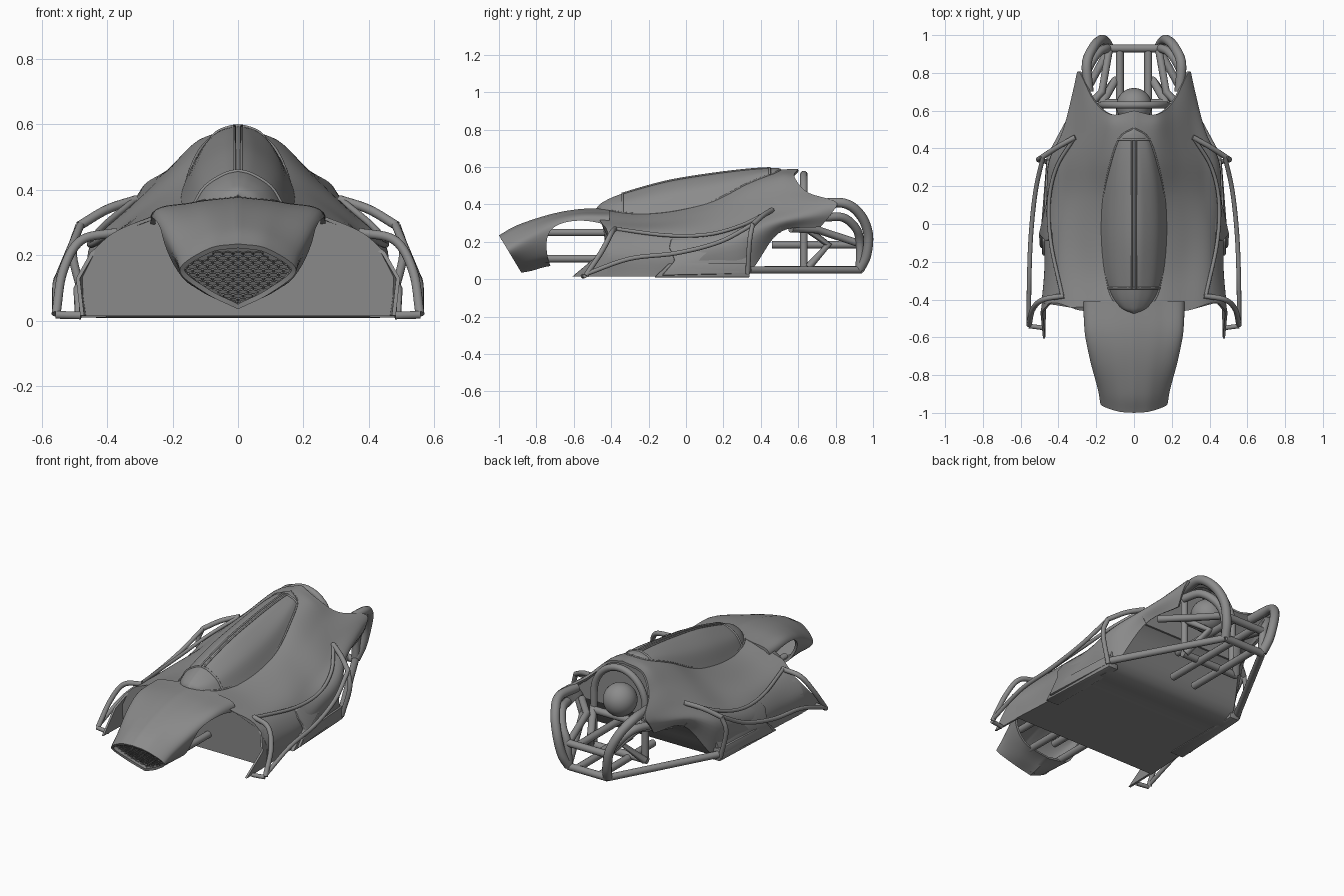
import bpy, bmesh, math
from mathutils import Vector

if "Cube" in bpy.data.objects:
    bpy.data.objects.remove(bpy.data.objects["Cube"])

grey = bpy.data.materials.new("dark_grey")
grey.diffuse_color = (.26, .26, .26, 1)
grey.use_nodes = True
grey.node_tree.nodes["Principled BSDF"].inputs["Base Color"].default_value = grey.diffuse_color


def spline(pts, n):
    """Catmull-Rom samples through points."""
    p = [Vector(q) for q in pts]
    p = [2 * p[0] - p[1]] + p + [2 * p[-1] - p[-2]]
    out = []
    for i in range(1, len(p) - 2):
        a, b, c, d = p[i - 1:i + 3]
        for k in range(n):
            t = k / n
            out.append(0.5 * (2 * b + (c - a) * t + (2 * a - 5 * b + 4 * c - d) * t * t
                              + (3 * b - a - 3 * c + d) * t ** 3))
    return out + [p[-2]]


def finish(name, bm, solid=0, cutter=None, bevel=0, wire=0):
    bmesh.ops.remove_doubles(bm, verts=bm.verts, dist=1e-5)
    bmesh.ops.recalc_face_normals(bm, faces=bm.faces)
    me = bpy.data.meshes.new(name)
    bm.to_mesh(me)
    bm.free()
    me.materials.append(grey)
    ob = bpy.data.objects.new(name, me)
    bpy.context.collection.objects.link(ob)
    if solid:
        m = ob.modifiers.new("solid", 'SOLIDIFY')
        m.thickness, m.offset = solid, -1
    if wire:
        ob.modifiers.new("wire", 'WIREFRAME').thickness = wire
    if bevel:
        m = ob.modifiers.new("bevel", 'BEVEL')
        m.width, m.segments = bevel, 2
    if cutter:
        m = ob.modifiers.new("cut", 'BOOLEAN')
        m.object, m.solver = cutter, 'EXACT'
    smooth(ob)
    return ob


def smooth(ob, angle=35):
    bpy.ops.object.select_all(action='DESELECT')
    ob.select_set(True)
    bpy.context.view_layer.objects.active = ob
    bpy.ops.object.convert(target='MESH')
    bpy.ops.object.shade_smooth_by_angle(angle=math.radians(angle))


def half_rows(stations, n, m):
    """Smooth half-sections in both directions; rows run along y."""
    cols = [spline(c, n) for c in zip(*stations)]
    return [spline(r, m) for r in zip(*cols)]


def loft(stations, n=6, m=6, floor_to=None, cap=False):
    bm = bmesh.new()
    rings = []
    for r in half_rows(stations, n, m):
        for v in r:
            v.x = max(v.x, 0)
        full = [Vector((-v.x, v.y, v.z)) for v in r[:0:-1]] + r
        rings.append([bm.verts.new(v) for v in full])
    for i, (a, b) in enumerate(zip(rings, rings[1:])):
        for j in range(len(a) - 1):
            bm.faces.new((a[j], a[j + 1], b[j + 1], b[j]))
        if floor_to is not None and i < floor_to * n:
            bm.faces.new((a[-1], a[0], b[0], b[-1]))
    if cap:
        bm.faces.new(rings[0])
    if floor_to:
        bm.faces.new([bm.verts.new(v.co * 0.985) for v in rings[floor_to * n]])
    return bm


def st(y, *xz, dy=None, k=0):
    return [(x, y + (dy[i] if dy else 0) + k * (xz[0][1] - z), z) for i, (x, z) in enumerate(xz)]


def prism(poly, x0, x1):
    """Extrude a y-z outline; x0 and x1 are functions of (y, z)."""
    bm = bmesh.new()
    a = [bm.verts.new((x0(y, z), y, z)) for y, z in poly]
    b = [bm.verts.new((x1(y, z), y, z)) for y, z in poly]
    bm.faces.new(a)
    bm.faces.new(b[::-1])
    for i in range(len(a)):
        j = (i + 1) % len(a)
        bm.faces.new((a[i], b[i], b[j], a[j]))
    return bm


def tube(name, pts, r, curved=True, mirror=True):
    cu = bpy.data.curves.new(name, 'CURVE')
    cu.dimensions, cu.bevel_depth, cu.bevel_resolution, cu.use_fill_caps = '3D', r, 5, True
    cu.materials.append(grey)
    path = spline(pts, 8) if curved else [Vector(p) for p in pts]
    for s in ((1, -1) if mirror else (1,)):
        sp = cu.splines.new('POLY')
        sp.points.add(len(path) - 1)
        for q, v in zip(sp.points, path):
            q.co = (s * v.x, v.y, v.z, 1)
    ob = bpy.data.objects.new(name, cu)
    bpy.context.collection.objects.link(ob)
    smooth(ob, 50)


# Main body shell with flat floor, open at the back
body = finish("body_shell", loft([
    st(-.42, (0, .38), (.14, .36), (.266, .318), (.40, .255), (.485, .14), (.48, .015), dy=(0, 0, -.04, 0, 0, 0)),
    st(-.25, (0, .385), (.15, .350), (.27, .305), (.40, .25), (.47, .14), (.47, .015)),
    st(-.05, (0, .42), (.16, .370), (.275, .32), (.40, .25), (.47, .14), (.46, .015)),
    st(.15, (0, .50), (.15, .425), (.25, .365), (.37, .275), (.46, .18), (.44, .015)),
    st(.33, (0, .56), (.135, .505), (.25, .41), (.36, .315), (.45, .23), (.42, .03)),
    st(.50, (0, .585), (.12, .55), (.215, .46), (.305, .375), (.375, .31), (.34, .25)),
    st(.62, (0, .59), (.12, .548), (.21, .465), (.287, .415), (.305, .355), (.29, .28),
       dy=(-.02, -.04, .03, .18, .16, .1)),
], floor_to=5, cap=True), solid=.014)

# Nose shell with wheel arch opening
arch = spline([(-.69, .0), (-.735, .1), (-.745, .2), (-.72, .265), (-.66, .3), (-.58, .313),
               (-.5, .308), (-.40, .285)], 4) + [Vector((-.40, -.1)), Vector((-.69, -.1))]
cutter = finish("arch_cutter", prism(arch, lambda y, z: -.7, lambda y, z: .7))
cutter.hide_render = True
nose = loft([
    st(-1.0, (0, .235), (.09, .22), (.178, .155), (.1, .085), (0, .035), k=.6),
    st(-.9, (0, .29), (.10, .27), (.192, .2), (.12, .095), (0, .045), k=.3),
    st(-.73, (0, .346), (.12, .33), (.23, .275), (.16, .12), (0, .07)),
    st(-.58, (0, .374), (.14, .358), (.26, .316), (.18, .12), (0, .08)),
    st(-.41, (0, .382), (.14, .362), (.268, .318), (.2, .12), (0, .08)),
], n=8, m=8, floor_to=0)
finish("nose", nose, solid=.015, cutter=cutter)
bpy.data.objects.remove(cutter)

# Honeycomb grille and its back plate, on the slanted mouth plane
bm = bmesh.new()
W, H = .0155, .0085
for row in range(16):
    for col in range(-7, 8):
        x = (2 * col + row % 2) * W
        z = .05 + row * 1.5 * H
        if abs(x) < .16 and .045 + .6 * abs(x) < z < .214 - 2.2 * x * x:
            bm.faces.new([bm.verts.new((x + W * 1.1547 * math.sin(a), -.972 + .6 * (.235 - z - H * math.cos(a)),
                                        z + H * math.cos(a)))
                          for a in [i * math.pi / 3 for i in range(6)]])
bmesh.ops.remove_doubles(bm, verts=bm.verts, dist=.001)
finish("grille", bm, wire=.006)
bm = bmesh.new()
bm.faces.new([bm.verts.new((x, -.955 + .6 * (.235 - z), z)) for x, z in
              ((0, .043), (.1, .09), (.17, .155), (.09, .215), (0, .228), (-.09, .215), (-.17, .155), (-.1, .09))])
finish("grille_back", bm)

# Canopy bubble and its frame
cs = [st(y, (0, t), (.3 * w, t - .1 * (t - b)), (.72 * w, b + .56 * (t - b)), (w, b)) for y, w, t, b in (
    (-.475, .005, .385, .37), (-.44, .08, .415, .36), (-.34, .14, .458, .345), (-.1, .172, .525, .36),
    (.15, .165, .566, .415), (.34, .125, .588, .505), (.46, .075, .595, .562), (.505, .005, .593, .58))]
finish("canopy", loft(cs, 7, 6))
rows = half_rows(cs, 7, 6)
tube("canopy_spine", [r[0] + Vector((.011, 0, 0)) for r in rows[14:42]], .005, False)
rim = []
for r in rows[7:]:  # the rim follows the body surface under the canopy edge
    hit, loc, _, _ = body.ray_cast((max(r[17].x, 0), r[17].y, 1), (0, 0, -1))
    rim.append(loc if hit else r[16])
tube("canopy_rim", rim, .005, False)
for i, nm in ((14, "canopy_front_bow"), (41, "canopy_rear_bow")):
    tube(nm, rows[i], .006, False)

# Side pods and front fender blades
for s, side in ((1, "left"), (-1, "right")):
    pod = [(-.13, .02), (-.06, .1), (-.09, .17), (-.08, .215), (.15, .22), (.34, .21), (.33, .03)]
    finish("side_pod_" + side, prism(pod, lambda y, z: s * .38,
           lambda y, z: s * (.5 - .1 * max(0, y) - .7 * max(0, z - .13))), bevel=.008)
    finish("sill_" + side, prism([(-.17, .01), (-.09, .085), (.34, .085), (.34, .01)],
           lambda y, z: s * .4, lambda y, z: s * (.487 - .07 * max(0, y))), bevel=.006)
    bm = bmesh.new()
    v = [bm.verts.new((s * x, y, z)) for x, y, z in
         ((.38, -.4, .262), (.45, -.42, .21), (.495, -.47, .13), (.482, -.605, .015),
          (.475, -.36, .015), (.478, -.36, .14), (.435, -.36, .215), (.38, -.36, .258))]
    for a, b, c, d in ((0, 1, 6, 7), (1, 2, 5, 6), (2, 3, 4, 5)):
        bm.faces.new((v[a], v[b], v[c], v[d]))
    finish("fender_blade_" + side, bm, solid=.012)

# Side guard rails
tube("guard_front", [(.37, -.38, .27), (.48, -.4, .245), (.535, -.45, .15), (.556, -.535, .02)], .014)
tube("guard_front_foot", [(.556, -.54, .018), (.48, -.55, .016)], .012, False)
tube("guard_outer_rail", [(.556, -.53, .03), (.555, -.3, .11), (.545, -.05, .14), (.52, .18, .2), (.48, .36, .295)], .012)
tube("guard_inner_rail", [(.38, -.38, .27), (.44, -.1, .235), (.45, .12, .24), (.41, .3, .29), (.32, .45, .365)], .01)
tube("guard_rear_brace", [(.31, .46, .37), (.4, .41, .34), (.485, .355, .29)], .014)
tube("guard_rear_post", [(.485, .355, .29), (.505, .34, .2), (.46, .33, .03)], .013)

# Rear roll cage
tube("cage_outer_loop", [(.24, .70, .405), (.25, .85, .405), (.215, .935, .34), (.175, .974, .24), (.15, .965, .13), (.13, .93, .055)], .026)
tube("cage_inner_loop", [(.27, .74, .33), (.235, .84, .33), (.185, .91, .27), (.14, .93, .19), (.13, .93, .055)], .023)
tube("cage_lower_rail", [(.45, .34, .05), (.13, .93, .05)], .02, False)
tube("cage_centre_rail", [(.075, .42, .05), (.075, .93, .05)], .021, False)
tube("cage_mid_rail", [(.075, .46, .185), (.075, .93, .185)], .021, False)
tube("cage_diagonal", [(.18, .62, .29), (.1, .76, .185), (.18, .65, .06)], .021, False)
tube("cage_strut", [(.3, .56, .27), (.17, .7, .265), (.13, .93, .19)], .02, False)
for nm, y, z, w in (("cage_bar_low", .93, .05, .13), ("cage_bar_mid", .93, .19, .13),
                    ("cage_bar_front", .64, .06, .19), ("cage_bar_inner", .64, .27, .18)):
    tube(nm, [(-w, y, z), (w, y, z)], .021, False, False)
hoop = [(.17 * math.cos(a), .63, .375 + .185 * math.sin(a)) for a in [i * math.pi / 24 for i in range(25)]]
tube("roll_hoop", [(.17, .63, .06)] + hoop + [(-.17, .63, .06)], .02, False, False)

# Round tank and front suspension arms
bm = bmesh.new()
bmesh.ops.create_uvsphere(bm, u_segments=32, v_segments=16, radius=.095)
bmesh.ops.translate(bm, verts=bm.verts, vec=(0, .625, .37))
finish("round_tank", bm)
tube("front_arm_upper", [(.12, -.82, .25), (.12, -.42, .25)], .02, False)
tube("front_arm_lower", [(.1, -.8, .11), (.1, -.42, .11)], .02, False)
